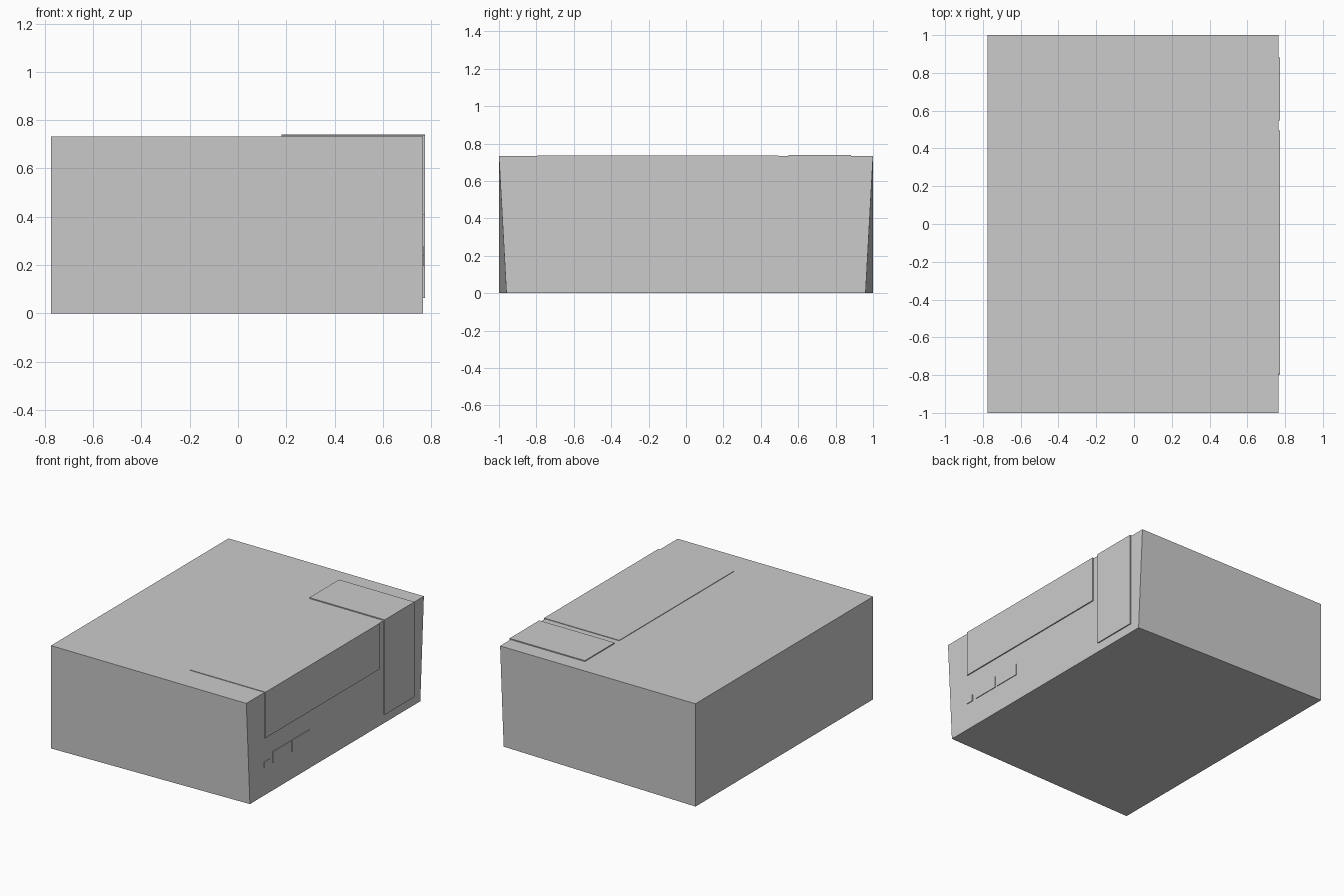
import bpy, bmesh

if "Cube" in bpy.data.objects:
    bpy.data.objects.remove(bpy.data.objects["Cube"])

FACE, TOP = 0.766, 0.733          # front panel plane (+x) and box top
LEFT = -0.775


def make_object(name, bm):
    bmesh.ops.recalc_face_normals(bm, faces=bm.faces)
    mesh = bpy.data.meshes.new(name)
    bm.to_mesh(mesh)
    bm.free()
    obj = bpy.data.objects.new(name, mesh)
    bpy.context.collection.objects.link(obj)
    return obj


def extrude_profile(name, profile, y0, y1):
    """Closed x-z profile swept along y."""
    bm = bmesh.new()
    face = bm.faces.new([bm.verts.new((x, y0, z)) for x, z in profile])
    new = bmesh.ops.extrude_face_region(bm, geom=[face])["geom"]
    verts = [v for v in new if isinstance(v, bmesh.types.BMVert)]
    bmesh.ops.translate(bm, verts=verts, vec=(0, y1 - y0, 0))
    return make_object(name, bm)


def wrapped_strip(name, y0, y1, z_low, x_out, z_out):
    """L-shaped sheet folded over the top edge of the box."""
    profile = [(0.18, TOP), (0.18, z_out), (x_out, z_out),
               (x_out, z_low), (FACE, z_low), (FACE, TOP)]
    extrude_profile(name, profile, y0, y1)


def plate(name, y0, y1, z0, z1, x0, x1):
    profile = [(x0, z0), (x1, z0), (x1, z1), (x0, z1)]
    return extrude_profile(name, profile, y0, y1)


def frame(name, y0, y1, z0, z1, x0, x1, border):
    """Rectangular raised border with an open middle."""
    bm = bmesh.new()
    face = bm.faces.new([bm.verts.new((x0, y, z)) for y, z in
                         ((y0, z0), (y1, z0), (y1, z1), (y0, z1))])
    bmesh.ops.inset_region(bm, faces=[face], thickness=border)
    bmesh.ops.delete(bm, geom=[face], context='FACES')
    new = bmesh.ops.extrude_face_region(bm, geom=bm.faces[:])["geom"]
    verts = [v for v in new if isinstance(v, bmesh.types.BMVert)]
    bmesh.ops.translate(bm, verts=verts, vec=(x1 - x0, 0, 0))
    return make_object(name, bm)


# Carton body: a box whose lower corners on the +x side pinch inwards
body = plate("carton_body", -1, 1, 0, TOP, LEFT, FACE)
for v in body.data.vertices:
    if v.co.x > 0 and v.co.z < 0.1:
        v.co.y *= 0.96

# Two sheets folded over the top edge
wrapped_strip("wide_label", -0.795, 0.495, 0.41, 0.774, TOP + 0.004)
wrapped_strip("narrow_label", 0.547, 0.882, 0.063, 0.774, TOP + 0.007)

# Framed marks on the narrow label
for i, y in enumerate((0.588, 0.71)):
    frame(f"mark_frame_{i + 1}", y, y + 0.097, 0.168, 0.31, 0.773, 0.777, 0.016)

# Small printed panels on the lower part of the carton
for i, (y0, y1, z0, z1) in enumerate(((-0.80, -0.745, 0.195, 0.24),
                                      (-0.705, -0.51, 0.195, 0.277),
                                      (-0.49, -0.295, 0.195, 0.277))):
    plate(f"printed_panel_{i + 1}", y0, y1, z0, z1, FACE, 0.771)
